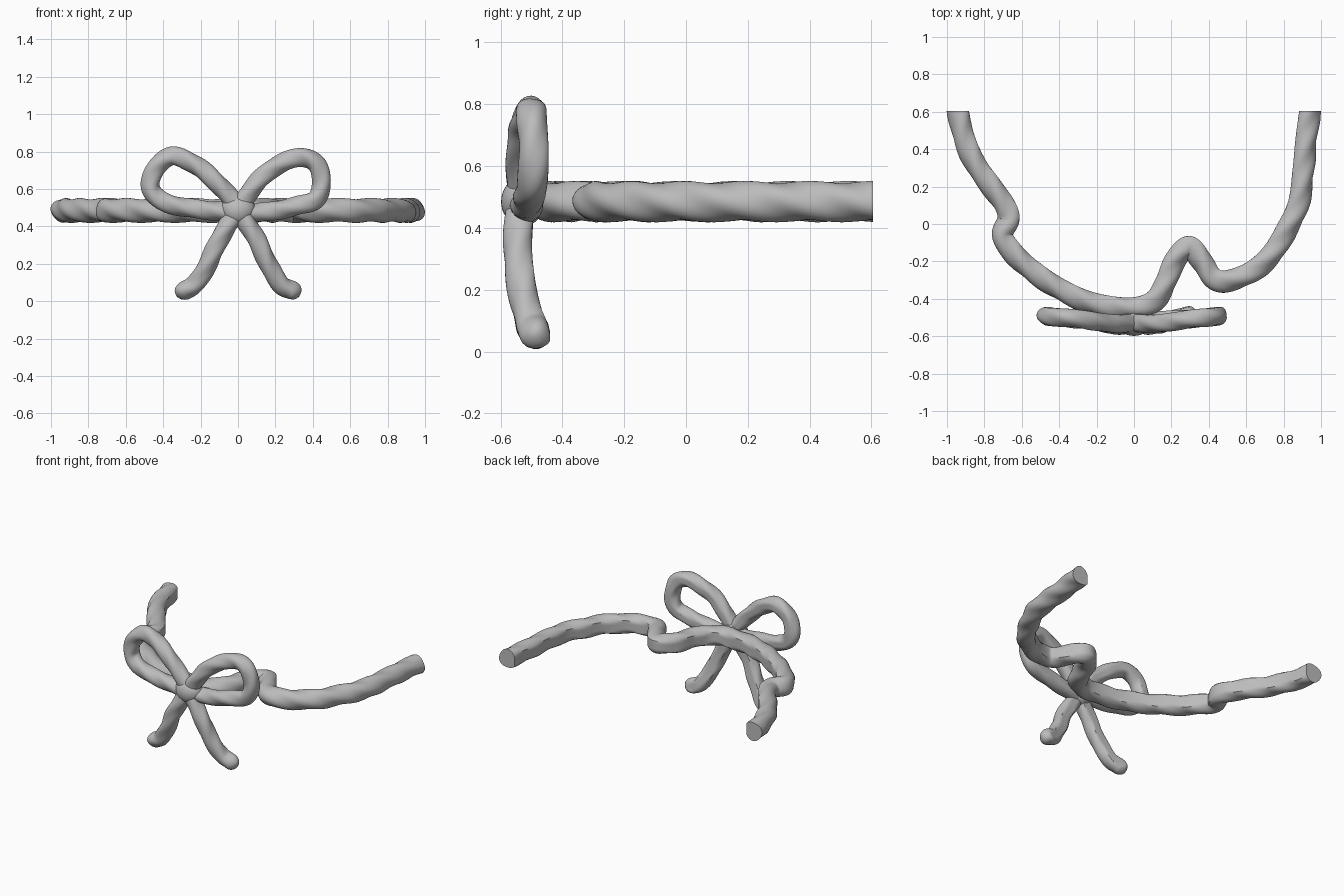
import bpy, bmesh, math
from mathutils import Vector

cube = bpy.data.objects.get("Cube")
if cube:
    bpy.data.objects.remove(cube)

grey = bpy.data.materials.new("soft_grey")
grey.use_nodes = True
grey.diffuse_color = (0.5, 0.5, 0.5, 1)
grey.node_tree.nodes["Principled BSDF"].inputs["Base Color"].default_value = (0.5, 0.5, 0.5, 1)

SIDES, STEPS = 28, 9
UP, BACK = Vector((0, 0, 1)), Vector((0, 1, 0))


def smooth_path(points):
    """Catmull-Rom curve through the points."""
    p = [Vector(q) for q in points]
    p = [2 * p[0] - p[1]] + p + [2 * p[-1] - p[-2]]
    path = []
    for a, b, c, d in zip(p, p[1:], p[2:], p[3:]):
        for i in range(STEPS):
            t = i / STEPS
            path.append(0.5 * (2 * b + (c - a) * t + (2 * a - 5 * b + 4 * c - d) * t * t
                               + (3 * b - a - 3 * c + d) * t ** 3))
    return path + [p[-2]]


def finish(name, bm):
    bmesh.ops.recalc_face_normals(bm, faces=bm.faces)
    mesh = bpy.data.meshes.new(name)
    bm.to_mesh(mesh)
    bm.free()
    mesh.materials.append(grey)
    obj = bpy.data.objects.new(name, mesh)
    bpy.context.collection.objects.link(obj)
    bpy.ops.object.select_all(action='DESELECT')
    obj.select_set(True)
    bpy.context.view_layer.objects.active = obj
    bpy.ops.object.shade_smooth_by_angle(angle=math.radians(38))
    return obj


def twisted_cord(name, points, radius, flat, twist, ridge, horizontal=False,
                 round_end=False, cut_y=None):
    """Sweep a three-lobed twisted section, flattened on its back, along a path."""
    path = smooth_path(points)
    lengths = [0]
    for a, b in zip(path, path[1:]):
        lengths.append(lengths[-1] + (b - a).length)
    bm, rings = bmesh.new(), []
    for i, p in enumerate(path):
        t = (path[min(i + 1, len(path) - 1)] - path[max(i - 1, 0)]).normalized()
        if horizontal:
            n, side = UP.cross(t).normalized(), UP
        else:
            side = t.cross(BACK).normalized()
            n = side.cross(t)
        scale = 1
        if round_end:
            left = min(1, (lengths[-1] - lengths[i]) / radius)
            scale = max(0.12, math.sqrt(1 - (1 - left) ** 2))
        ring = []
        for k in range(SIDES):
            ang = math.tau * k / SIDES
            r = scale * radius * (1 - ridge + ridge * math.cos(3 * (ang - twist * lengths[i])))
            ring.append(bm.verts.new(p + n * min(r * math.cos(ang), flat) + side * r * math.sin(ang)))
        rings.append(ring)
    for a, b in zip(rings, rings[1:]):
        for k in range(SIDES):
            j = (k + 1) % SIDES
            bm.faces.new((a[k], a[j], b[j], b[k]))
    bm.faces.new(rings[0])
    bm.faces.new(rings[-1])
    if cut_y is not None:
        # Trim the ends square
        geom = bm.verts[:] + bm.edges[:] + bm.faces[:]
        bmesh.ops.bisect_plane(bm, geom=geom, plane_co=(0, cut_y, 0), plane_no=BACK, clear_outer=True)
        bmesh.ops.holes_fill(bm, edges=[e for e in bm.edges if e.is_boundary])
    return finish(name, bm)


# Long rope, lying level with two kinks
rope = [(-.95, .68), (-.935, .6), (-.9, .45), (-.835, .31), (-.755, .2), (-.68, .09),
        (-.665, .02), (-.7, -.06), (-.65, -.14), (-.56, -.23), (-.4, -.34), (-.23, -.415),
        (-.03, -.445), (.1, -.41), (.165, -.31), (.215, -.19), (.295, -.115), (.37, -.2),
        (.42, -.28), (.49, -.3), (.62, -.255), (.73, -.16), (.81, -.03), (.875, .11),
        (.9, .29), (.915, .45), (.935, .6), (.945, .68)]
twisted_cord("rope", [(x, y, .485) for x, y in rope], .067, .052, 10, .06,
             horizontal=True, cut_y=.605)

# Bow loops
right_loop = [(-.02, -.53, .53), (-.12, -.53, .64), (-.23, -.515, .73), (-.345, -.5, .775),
              (-.435, -.495, .72), (-.468, -.49, .62), (-.43, -.495, .55), (-.33, -.505, .51),
              (-.2, -.51, .49), (-.02, -.52, .475)]
left_loop = [(.02, -.53, .53), (.135, -.53, .67), (.24, -.515, .74), (.345, -.5, .77),
             (.42, -.495, .73), (.448, -.49, .63), (.415, -.495, .545), (.32, -.505, .51),
             (.17, -.51, .48), (.02, -.52, .465)]
twisted_cord("bow_loop_right", right_loop, .053, .046, 11, .05)
twisted_cord("bow_loop_left", left_loop, .053, .046, 11, .05)

# Hanging tails
for name, s in (("tail_right", -1), ("tail_left", 1)):
    tail = [(.02, -.535, .46), (.105, -.54, .32), (.165, -.525, .19), (.23, -.5, .09),
            (.29, -.485, .055), (.325, -.475, .025)]
    twisted_cord(name, [(s * x, y, z) for x, y, z in tail], .053, .042, 11, .05, round_end=True)

# Centre knot, slightly wider at the top
bm = bmesh.new()
bmesh.ops.create_uvsphere(bm, u_segments=32, v_segments=20, radius=1)
for v in bm.verts:
    wide = 1 + .12 * v.co.z
    v.co = Vector((v.co.x * .092 * wide, v.co.y * .07 - .528, v.co.z * .08 + .485))
finish("knot", bm)
